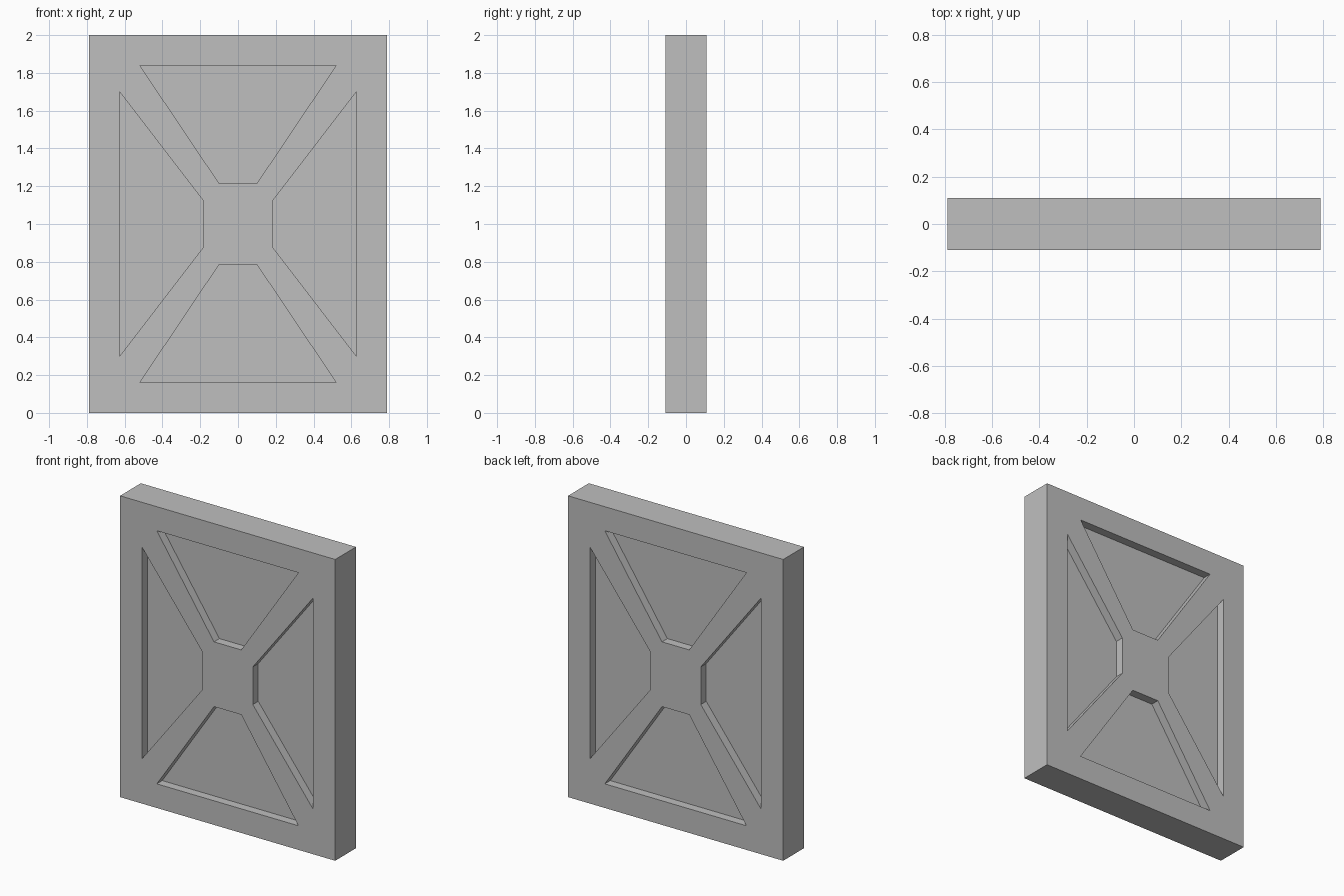
import bpy
import bmesh

cube = bpy.data.objects.get("Cube")
if cube:
    bpy.data.objects.remove(cube, do_unlink=True)

WIDTH, THICK, HEIGHT = 1.58, 0.218, 2.0
MID = HEIGHT / 2
RECESS = 0.057

# Single flat grey
grey = bpy.data.materials.new("plain_grey")
grey.use_nodes = True
colour = (0.52, 0.52, 0.52, 1)
grey.diffuse_color = colour
grey.node_tree.nodes["Principled BSDF"].inputs["Base Color"].default_value = colour


def make_object(name, bm):
    bmesh.ops.recalc_face_normals(bm, faces=bm.faces)
    mesh = bpy.data.meshes.new(name)
    bm.to_mesh(mesh)
    bm.free()
    mesh.materials.append(grey)
    obj = bpy.data.objects.new(name, mesh)
    bpy.context.collection.objects.link(obj)
    return obj


def add_prism(bm, outline, y0, y1):
    """Extrude an x-z outline from y0 to y1."""
    face = bm.faces.new([bm.verts.new((x, y0, z)) for x, z in outline])
    new = bmesh.ops.extrude_face_region(bm, geom=[face], use_keep_orig=True)
    verts = [g for g in new["geom"] if isinstance(g, bmesh.types.BMVert)]
    bmesh.ops.translate(bm, vec=(0, y1 - y0, 0), verts=verts)


# Solid slab
w = WIDTH / 2
bm = bmesh.new()
add_prism(bm, [(-w, 0), (w, 0), (w, HEIGHT), (-w, HEIGHT)], -THICK / 2, THICK / 2)
panel = make_object("braced_panel", bm)

# Trapezoid pockets around the X brace, relative to the panel centre
upper = [(-0.52, 0.84), (0.52, 0.84), (0.1, 0.215), (-0.1, 0.215)]
side = [(0.627, 0.70), (0.627, -0.70), (0.185, -0.125), (0.185, 0.125)]
bm = bmesh.new()
for face_side in (-1, 1):
    y_floor = face_side * (THICK / 2 - RECESS)
    y_out = face_side * (THICK / 2 + 0.1)
    for sign in (-1, 1):
        add_prism(bm, [(x, MID + sign * z) for x, z in upper], y_floor, y_out)
        add_prism(bm, [(sign * x, MID + z) for x, z in side], y_floor, y_out)
cutter = make_object("pocket_cutter", bm)
cutter.hide_render = True

# Carve the pockets and keep the result as plain mesh
cut = panel.modifiers.new("pockets", "BOOLEAN")
cut.operation = "DIFFERENCE"
cut.solver = "EXACT"
cut.object = cutter
bpy.context.view_layer.update()
depsgraph = bpy.context.evaluated_depsgraph_get()
carved = bpy.data.meshes.new_from_object(panel.evaluated_get(depsgraph))
panel.modifiers.clear()
panel.data = carved
panel.data.name = "braced_panel"
bpy.data.objects.remove(cutter, do_unlink=True)
